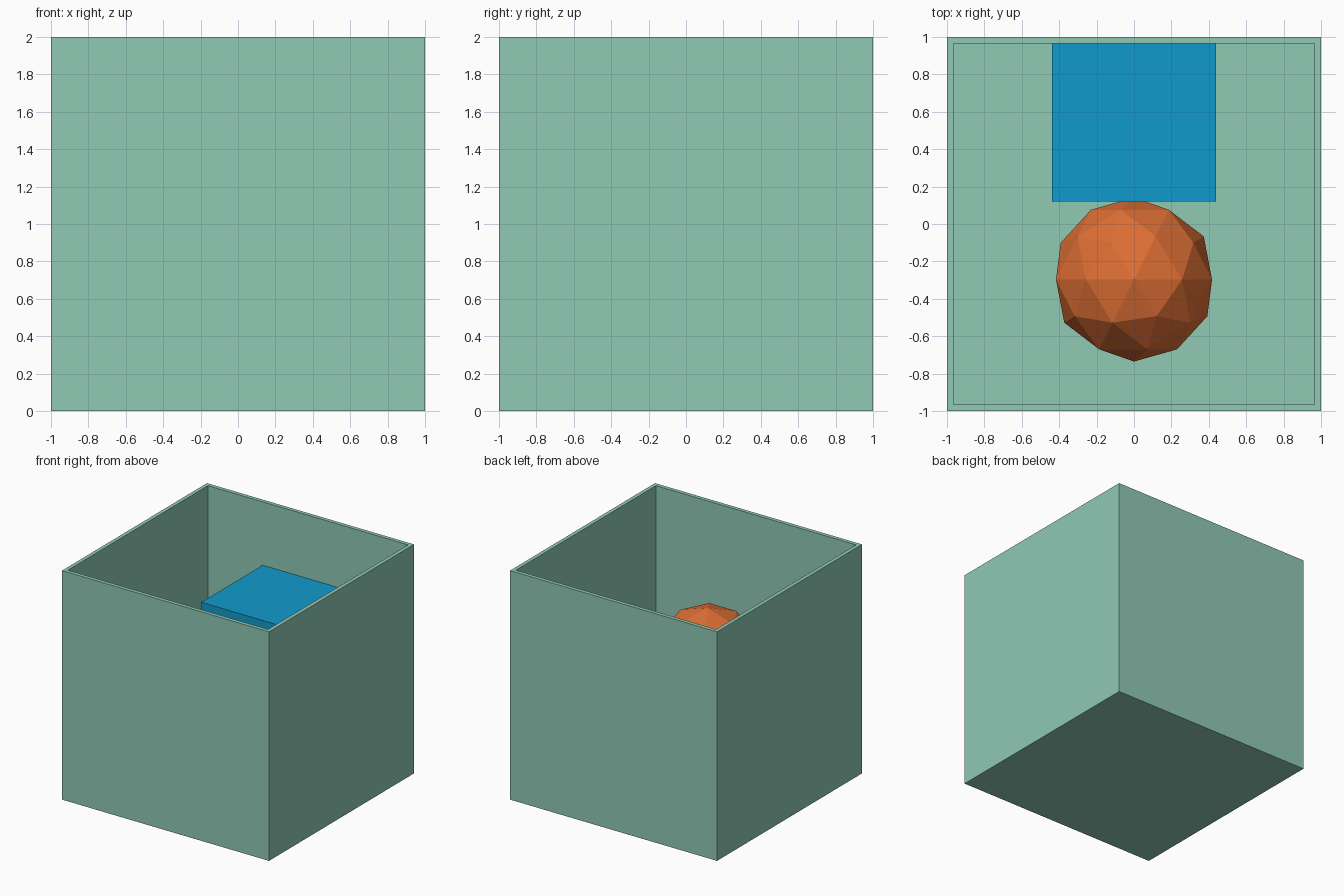
import bpy, bmesh
from math import radians

if "Cube" in bpy.data.objects:
    bpy.data.objects.remove(bpy.data.objects["Cube"])

WALL = 0.034    # wall thickness of the open box
R = 0.4385      # half size shared by the block and the ball
MID = 1.008     # height of both floating shapes


def colour(obj, name, rgb):
    mat = bpy.data.materials.new(name)
    mat.diffuse_color = (*rgb, 1)
    mat.use_nodes = True
    mat.node_tree.nodes["Principled BSDF"].inputs["Base Color"].default_value = mat.diffuse_color
    obj.data.materials.append(mat)


# Open-topped box: cube without its lid, thickened inward
bpy.ops.mesh.primitive_cube_add(size=2, location=(0, 0, 1))
box = bpy.context.object
box.name = "open_box"
bm = bmesh.new()
bm.from_mesh(box.data)
lid = [f for f in bm.faces if f.normal.z > 0.9]
bmesh.ops.delete(bm, geom=lid, context='FACES')
bm.to_mesh(box.data)
bm.free()
shell = box.modifiers.new("walls", 'SOLIDIFY')
shell.thickness = WALL
shell.offset = -1
shell.use_even_offset = True
colour(box, "pale_green", (0.279, 0.587, 0.462))

# Blue block set against the back wall
bpy.ops.mesh.primitive_cube_add(size=2 * R, location=(0, 0.119 + R, MID))
block = bpy.context.object
block.name = "block"
colour(block, "blue", (0.0056, 0.323, 0.604))

# Faceted ball in front of the block, its pole turned toward the front
bpy.ops.mesh.primitive_ico_sphere_add(subdivisions=2, radius=R,
                                      location=(0, -0.297, MID),
                                      rotation=(radians(90), 0, 0))
ball = bpy.context.object
ball.name = "faceted_ball"
colour(ball, "orange", (0.73, 0.16, 0.036))
